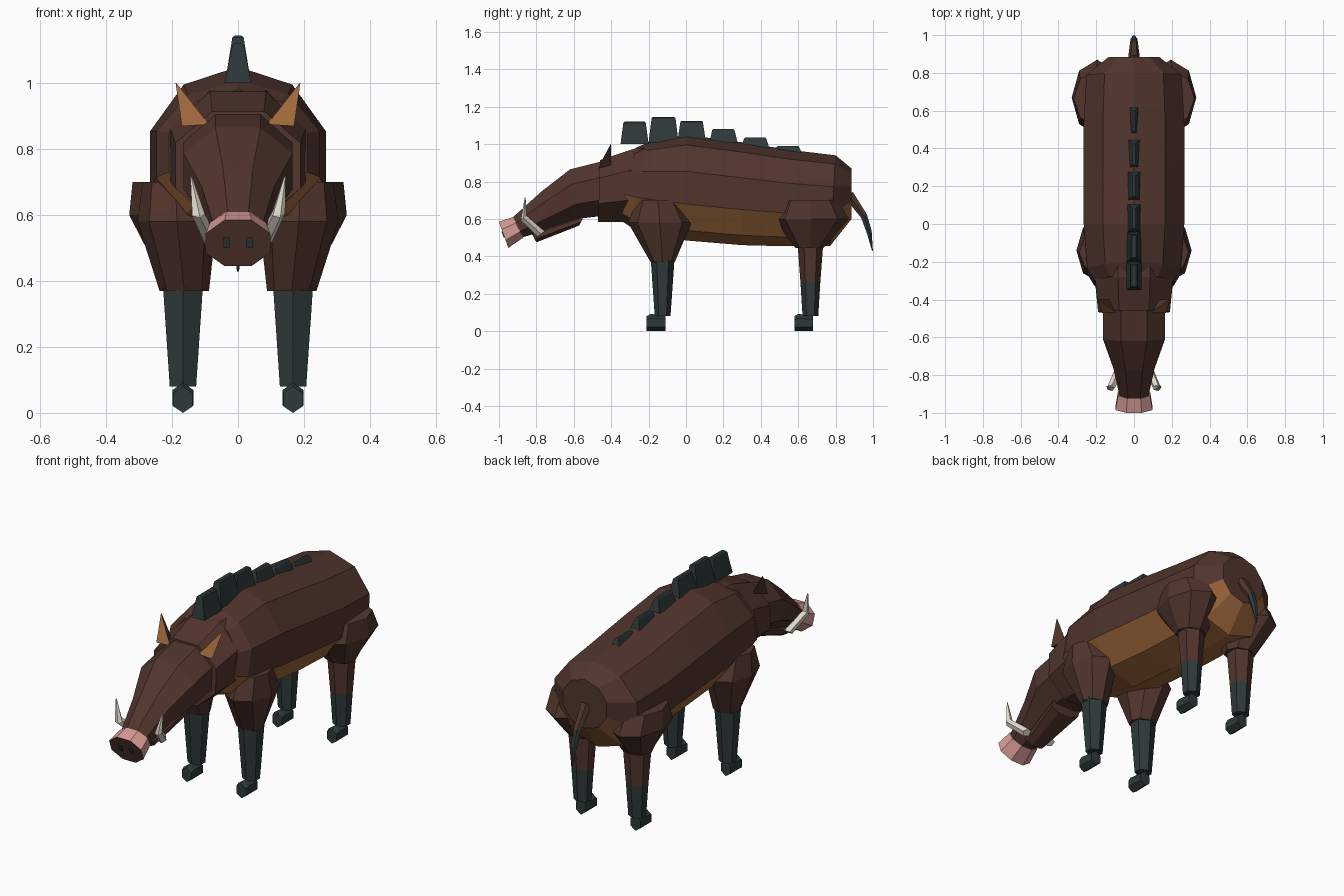
import bpy
import bmesh
from math import cos, sin, tau
from mathutils import Vector

if "Cube" in bpy.data.objects:
    bpy.data.objects.remove(bpy.data.objects["Cube"], do_unlink=True)


def material(name, rgb):
    colour = [(c / 255) ** 2.2 for c in rgb] + [1]
    mat = bpy.data.materials.new(name)
    mat.use_nodes = True
    mat.diffuse_color = colour
    node = mat.node_tree.nodes["Principled BSDF"]
    node.inputs["Base Color"].default_value = colour
    node.inputs["Roughness"].default_value = 0.9
    return mat


BROWN = material("brown_hide", (82, 56, 49))
OCHRE = material("ochre_belly", (156, 103, 62))
SLATE = material("dark_slate", (50, 60, 60))
PINK = material("pink_snout", (214, 154, 149))
IVORY = material("ivory", (224, 216, 202))


def ring(centre, u, v, n, phase=0.0):
    """Polygon around centre, spanned by the two half axes u and v."""
    c, u, v = Vector(centre), Vector(u), Vector(v)
    return [c + u * cos(tau * i / n + phase) + v * sin(tau * i / n + phase) for i in range(n)]


def section(top, bottom, radius, n, flat_top):
    """Tilted cross-section through a top and a bottom (y, z) point."""
    t, b = Vector((0, *top)), Vector((0, *bottom))
    grow = 1 / cos(tau / n / 2) if flat_top else 1
    phase = tau / 4 + (tau / n / 2 if flat_top else 0)
    return ring((t + b) / 2, (radius * grow, 0, 0), (t - b) / 2 * grow, n, phase)


def level(z, x, y, rx, ry, n):
    """Horizontal cross-section with a corner facing forwards."""
    return ring((x, y, z), (rx, 0, 0), (0, ry, 0), n, tau / 4)


def loft(name, rings, mat, second=None, rule=None):
    """Skin the rings, cap both ends; faces whose normal meets the rule take the second colour."""
    bm = bmesh.new()
    loops = [[bm.verts.new(p) for p in r] for r in rings]
    n = len(loops[0])
    for a, b in zip(loops, loops[1:]):
        for i in range(n):
            j = (i + 1) % n
            bm.faces.new((a[i], a[j], b[j], b[i]))
    bm.faces.new(loops[0])
    bm.faces.new(loops[-1])
    bmesh.ops.recalc_face_normals(bm, faces=bm.faces)
    bm.normal_update()
    if rule:
        for f in bm.faces:
            f.material_index = int(rule(f.normal))
    mesh = bpy.data.meshes.new(name)
    bm.to_mesh(mesh)
    bm.free()
    mesh.materials.append(mat)
    if second:
        mesh.materials.append(second)
    obj = bpy.data.objects.new(name, mesh)
    bpy.context.collection.objects.link(obj)
    return obj


# Body, with an ochre underside
body = [
    ((-0.27, 0.98), (-0.36, 0.60), 0.22),
    ((-0.20, 1.01), (-0.30, 0.56), 0.26),
    ((0.00, 1.05), (0.00, 0.485), 0.28),
    ((0.30, 1.01), (0.30, 0.46), 0.28),
    ((0.55, 0.97), (0.50, 0.455), 0.28),
    ((0.80, 0.94), (0.77, 0.455), 0.265),
    ((0.885, 0.87), (0.885, 0.60), 0.14),
]
loft("body", [section(*s, 10, False) for s in body], BROWN, OCHRE, lambda n: n.z < -0.3)

# Neck, head and lower jaw
neck = [
    ((-0.20, 0.98), (-0.25, 0.585), 0.205),
    ((-0.28, 0.975), (-0.33, 0.585), 0.205),
    ((-0.46, 0.915), (-0.47, 0.585), 0.19),
]
head = [
    ((-0.40, 0.92), (-0.42, 0.62), 0.165),
    ((-0.62, 0.865), (-0.58, 0.60), 0.165),
    ((-0.775, 0.745), (-0.73, 0.545), 0.11),
    ((-0.93, 0.605), (-0.88, 0.50), 0.075),
]
jaw = [((-0.54, 0.63), (-0.57, 0.565), 0.09), ((-0.83, 0.53), (-0.80, 0.475), 0.055)]
for name, rows in (("neck", neck), ("head", head), ("lower_jaw", jaw)):
    loft(name, [section(*s, 8, True) for s in rows], BROWN)

# Snout: pink rim with a brown front face
snout = [((-0.925, 0.61), (-0.87, 0.50), 0.085), ((-1.0, 0.585), (-0.95, 0.445), 0.098)]
loft("snout", [section(*s, 8, True) for s in snout], PINK, BROWN, lambda n: n.y < -0.7)

# Mane plates: front y, back y, base z, top z, base half width
mane = [
    (-0.35, -0.20, 1.00, 1.12, 0.040),
    (-0.20, -0.04, 1.01, 1.145, 0.038),
    (-0.045, 0.105, 1.02, 1.125, 0.035),
    (0.125, 0.275, 1.01, 1.08, 0.032),
    (0.295, 0.445, 0.98, 1.035, 0.028),
    (0.47, 0.62, 0.95, 0.99, 0.024),
]
for i, (y0, y1, z0, z1, w) in enumerate(mane):
    mid, half = (y0 + y1) / 2, (y1 - y0) / 2
    rows = [(z0, half, w), (z1 - 0.006, half * 0.8, w * 0.45), (z1, half * 0.73, w * 0.25)]
    plate = [[(sx * hw, mid + sy * h, z) for sx, sy in ((-1, -1), (1, -1), (1, 1), (-1, 1))]
             for z, h, hw in rows]
    loft(f"mane_plate_{i + 1}", plate, SLATE)

# Tail and its dark tuft
tail = [((0, 0.87, 0.73), 0.032), ((0, 0.952, 0.615), 0.022),
        ((0, 0.98, 0.53), 0.018), ((0, 0.997, 0.43), 0.003)]
tail_rings = [ring(c, (r, 0, 0), (0, r * 0.8, r * 0.5), 6) for c, r in tail]
loft("tail", tail_rings[:2], BROWN)
loft("tail_tuft", tail_rings[1:], SLATE)

# Legs: thigh levels (z, x, y, rx, ry), shin bands (z, radius, material), centre y, hoof front y
legs = {
    "front": ([(0.70, 0.19, -0.15, 0.10, 0.11), (0.58, 0.185, -0.14, 0.12, 0.17),
               (0.37, 0.163, -0.125, 0.075, 0.065)],
              [(0.39, 0.064, SLATE), (0.08, 0.042, None)], -0.125, -0.21),
    "rear": ([(0.70, 0.20, 0.665, 0.12, 0.145), (0.60, 0.195, 0.67, 0.135, 0.20),
              (0.445, 0.165, 0.66, 0.085, 0.075)],
             [(0.46, 0.068, BROWN), (0.26, 0.053, SLATE), (0.08, 0.042, None)], 0.665, 0.58),
}

for side, s in (("left", 1), ("right", -1)):
    for end, (thigh, shin, y, toe) in legs.items():
        loft(f"{end}_thigh_{side}",
             [level(z, s * x, cy, rx, ry, 8) for z, x, cy, rx, ry in thigh], BROWN)
        for k, (a, b) in enumerate(zip(shin, shin[1:])):
            loft(f"{end}_shin_{side}_{k + 1}",
                 [level(z, s * 0.167, y, r * 1.1, r, 6) for z, r, _ in (a, b)], a[2])
        # Six-sided hoof lying forwards
        hoof = [(toe, 0.040, 0.034, 0.040), (toe + 0.02, 0.046, 0.037, 0.046),
                (toe + 0.10, 0.042, 0.034, 0.042)]
        loft(f"{end}_hoof_{side}",
             [ring((s * 0.167, hy, hz), (rx, 0, 0), (0, 0, rz), 6, tau / 4)
              for hy, hz, rx, rz in hoof], SLATE)

    # Tusk, bent upwards
    tusk = [((s * 0.08, -0.775, 0.52), 0.025), ((s * 0.122, -0.868, 0.605), 0.021),
            ((s * 0.142, -0.86, 0.715), 0.003)]
    loft(f"tusk_{side}", [ring(c, (r, 0, 0), (0, r * 0.8, r * 0.6), 5) for c, r in tusk], IVORY)

    # Ear with an ochre front
    tip = Vector((s * 0.19, -0.40, 1.005))
    base = [Vector(p) for p in ((s * 0.17, -0.47, 0.87), (s * 0.088, -0.47, 0.875),
                                (s * 0.13, -0.40, 0.89))]
    loft(f"ear_{side}", [base, [tip.lerp(p, 0.03) for p in base]],
         BROWN, OCHRE, lambda n: n.y < -0.5)

    # Nostril plate on the snout face
    nostril = [ring((s * 0.034, -0.977 + d, 0.517), (0.014, 0, 0), (0, -0.008, 0.022), 4, tau / 8)
               for d in (-0.004, 0.003)]
    loft(f"nostril_{side}", nostril, SLATE)
